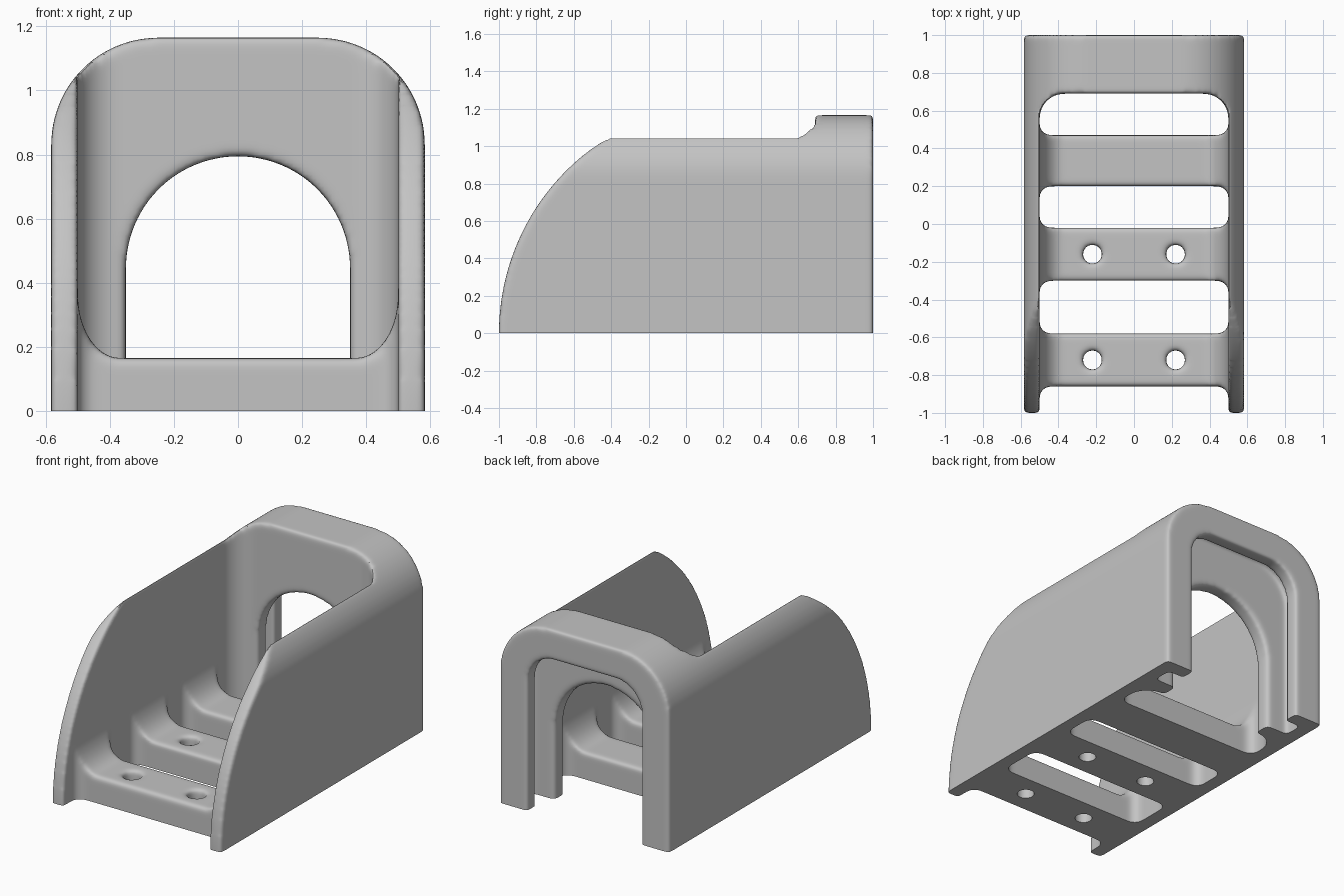
import bpy, bmesh, math
from mathutils import Vector

cube = bpy.data.objects.get("Cube")
if cube:
    bpy.data.objects.remove(cube, do_unlink=True)


def rounded(corners, steps=14):
    """Outline from (a, b, radius) corners; radius may be (incoming, outgoing)."""
    out = []
    for i, (a, b, r) in enumerate(corners):
        p = Vector((a, b))
        if not r:
            out.append(p)
            continue
        ru, rv = r if isinstance(r, tuple) else (r, r)
        prev, nxt = corners[i - 1], corners[(i + 1) % len(corners)]
        u = (Vector(prev[:2]) - p).normalized() * ru
        v = (Vector(nxt[:2]) - p).normalized() * rv
        for k in range(steps + 1):
            t = math.pi / 2 * k / steps
            out.append(p + u + v - v * math.cos(t) - u * math.sin(t))
    return out


def arch(half, top, r):
    return rounded([(-half, -0.1, 0), (-half, top, r), (half, top, r), (half, -0.1, 0)])


def prism(name, outline, axis, lo, hi):
    """Extrude a flat outline along one axis."""
    place = {"x": lambda a, b, h: (h, a, b),
             "y": lambda a, b, h: (a, h, b),
             "z": lambda a, b, h: (a, b, h)}[axis]
    bm = bmesh.new()
    ends = [[bm.verts.new(place(p[0], p[1], h)) for p in outline] for h in (lo, hi)]
    n = len(outline)
    bm.faces.new(ends[0])
    bm.faces.new(ends[1])
    for i in range(n):
        j = (i + 1) % n
        bm.faces.new((ends[0][i], ends[0][j], ends[1][j], ends[1][i]))
    bmesh.ops.recalc_face_normals(bm, faces=bm.faces)
    mesh = bpy.data.meshes.new(name)
    bm.to_mesh(mesh)
    bm.free()
    obj = bpy.data.objects.new(name, mesh)
    bpy.context.collection.objects.link(obj)
    return obj


def apply(obj, kind, **settings):
    mod = obj.modifiers.new(kind.lower(), kind)
    for key, value in settings.items():
        setattr(mod, key, value)
    bpy.context.view_layer.objects.active = obj
    bpy.ops.object.modifier_apply(modifier=mod.name)


def combine(obj, other, operation="DIFFERENCE"):
    apply(obj, "BOOLEAN", object=other, operation=operation, solver="EXACT")
    bpy.data.objects.remove(other, do_unlink=True)


# Outer shell: rounded arch running front to back
body = prism("cradle_body", arch(0.583, 1.165, 0.333), "y", -1.1, 1.0)

# Open tray between the side walls, filleted into the rear plate
tray = rounded([(-0.5, -1.3, 0), (0.5, -1.3, 0), (0.5, 0.69, 0.13), (-0.5, 0.69, 0.13)])
combine(body, prism("tray_cutter", tray, "z", -0.3, 1.5))

# Curved front ends of the side walls
R = 1.23
heights = [1.2 * i / 40 for i in range(41)]
curve = [(R - 1 - math.sqrt(R * R - z * z), z) for z in heights]
sweep = [(-1.4, -0.3), (-1.0, -0.3)] + curve + [(-1.4, 1.2)]
combine(body, prism("front_cutter", sweep, "x", -1, 1))


# Rear plate opening, hidden groove and back flange opening
def cut_arch(name, half, top, r, y0, y1):
    cutter = prism(name, arch(half, top, r), "y", y0, y1)
    for v in cutter.data.vertices:
        if v.co.z < 0:
            v.co.z = -0.3
    combine(body, cutter)


cut_arch("plate_cutter", 0.35, 0.795, 0.349, 0.6, 0.85)
cut_arch("groove_cutter", 0.5, 1.08, 0.25, 0.79, 0.91)
cut_arch("flange_cutter", 0.39, 0.98, 0.18, 0.85, 1.2)

# Floor with ends curving up into the walls
section = rounded([(-0.54, -0.1, 0), (0.54, -0.1, 0), (0.54, 0.37, 0), (0.5, 0.37, 0),
                   (0.5, 0.165, (0.2, 0.13)), (-0.5, 0.165, (0.13, 0.2)),
                   (-0.5, 0.37, 0), (-0.54, 0.37, 0)])
floor = prism("floor", section, "y", -0.92, 0.53)

# Slots that leave three cross bars
for y0, y1 in ((-1.3, -0.86), (-0.58, -0.30), (-0.02, 0.20), (0.47, 0.9)):
    w = 0.502
    slot = rounded([(-w, y0, 0.06), (w, y0, 0.06), (w, y1, 0.06), (-w, y1, 0.06)])
    combine(floor, prism("slot_cutter", slot, "z", -0.3, 0.6))

# Bolt holes in the two front bars
for x in (-0.22, 0.22):
    for y in (-0.72, -0.16):
        ring = [(x + 0.052 * math.cos(a), y + 0.052 * math.sin(a))
                for a in (math.tau * i / 32 for i in range(32))]
        combine(floor, prism("bolt_cutter", ring, "z", -0.3, 0.6))

combine(body, floor, "UNION")

# Soften every edge, then trim the underside flat
apply(body, "REMESH", mode="VOXEL", voxel_size=0.012)
apply(body, "SMOOTH", factor=0.5, iterations=14)
base = [(-2, -2), (2, -2), (2, 2), (-2, 2)]
combine(body, prism("base_cutter", base, "z", -0.5, 0.0))

# Single grey material
grey = bpy.data.materials.new("light_grey_plastic")
grey.use_nodes = True
colour = (0.55, 0.55, 0.55, 1)
grey.diffuse_color = colour
shader = next(n for n in grey.node_tree.nodes if n.type == "BSDF_PRINCIPLED")
shader.inputs["Base Color"].default_value = colour
body.data.materials.clear()
body.data.materials.append(grey)
for face in body.data.polygons:
    face.material_index = 0

for obj in bpy.context.selected_objects:
    obj.select_set(False)
body.select_set(True)
bpy.context.view_layer.objects.active = body
bpy.ops.object.shade_smooth_by_angle(angle=math.radians(40))
